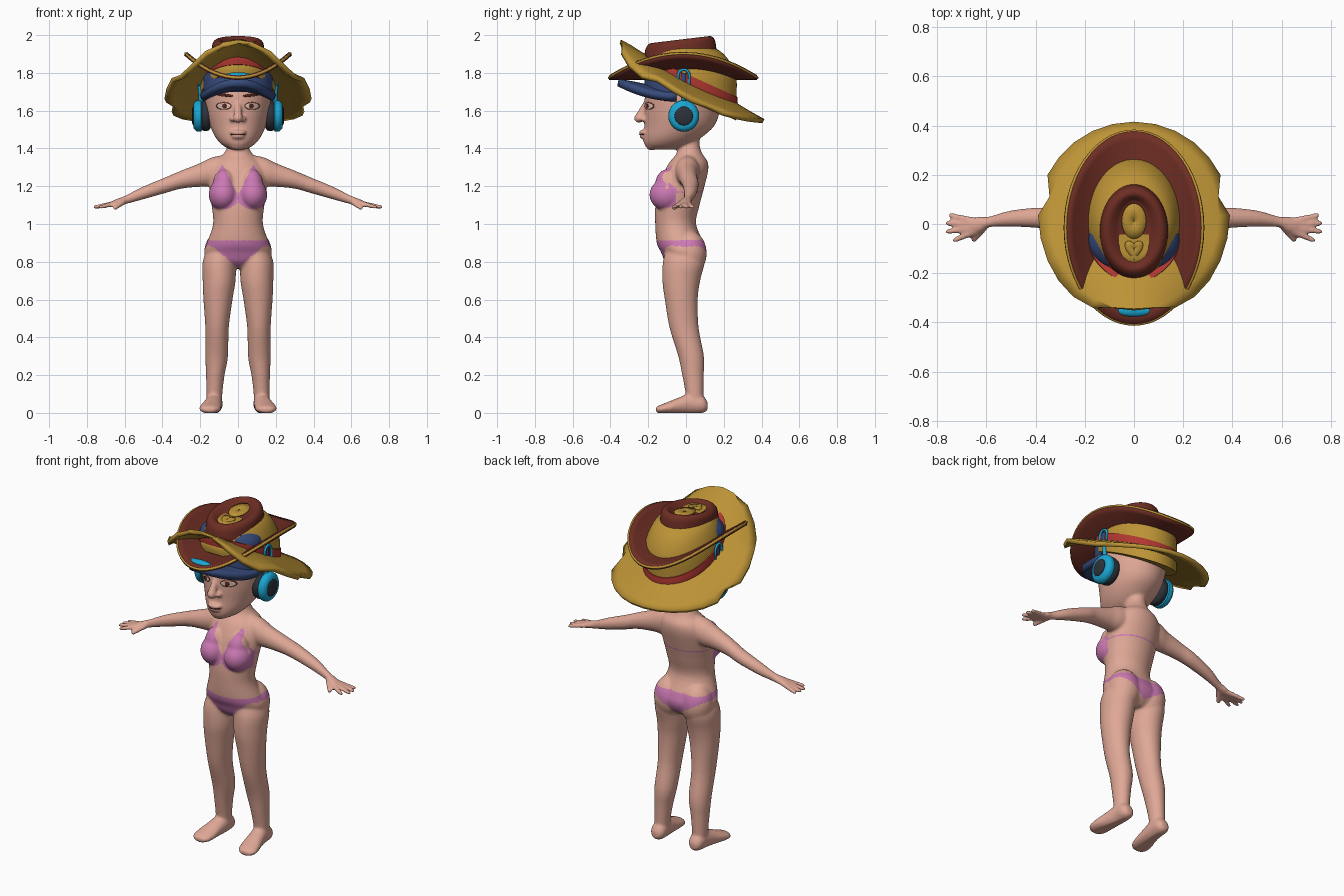
import bpy, bmesh
from math import sin, cos, pi, radians, sqrt
from mathutils import Vector, Matrix
from mathutils.bvhtree import BVHTree

if "Cube" in bpy.data.objects:
    bpy.data.objects.remove(bpy.data.objects["Cube"], do_unlink=True)


def material(name, *rgb):
    m = bpy.data.materials.new(name)
    m.use_nodes = True
    m.diffuse_color = (*rgb, 1)
    m.node_tree.nodes["Principled BSDF"].inputs["Base Color"].default_value = (*rgb, 1)
    return m


SKIN = material("skin", .74, .39, .305)
PINK = material("swimsuit pink", .6, .19, .45)
STRAW = material("straw yellow", .5, .29, .037)
BROWN = material("leather brown", .155, .027, .017)
RED = material("band red", .43, .038, .03)
NAVY = material("cap navy", .038, .07, .2)
CYAN = material("bright cyan", .01, .38, .64)
DARK = material("charcoal", .026, .032, .042)
BROW = material("dark brow", .07, .017, .013)
EYE = material("eye white", .72, .52, .45)


def make(name, bm, *mats, angle=40):
    """Turn a bmesh into a smooth-shaded object."""
    bmesh.ops.recalc_face_normals(bm, faces=bm.faces)
    mesh = bpy.data.meshes.new(name)
    bm.to_mesh(mesh)
    bm.free()
    ob = bpy.data.objects.new(name, mesh)
    bpy.context.collection.objects.link(ob)
    for m in mats:
        mesh.materials.append(m)
    bpy.ops.object.select_all(action='DESELECT')
    ob.select_set(True)
    bpy.context.view_layer.objects.active = ob
    bpy.ops.object.shade_smooth_by_angle(angle=radians(angle))
    return ob


def spline(a, b, c, d, t):
    return b + .5 * t * (c - a + t * (2 * a - 5 * b + 4 * c - d + t * (3 * (b - c) + d - a)))


def loft(bm, keys, axis='z', side=1, segs=40, steps=4):
    """Elliptical rings (position, centre u, centre v, radius u, radius v, tilt) blended along an axis."""
    keys = [Vector((*k, 0)[:6]) for k in keys]
    pad = [keys[0]] + keys + [keys[-1]]
    rows = [spline(*pad[i:i + 4], j / steps) for i in range(len(keys) - 1) for j in range(steps)]
    rings = []
    for p, cu, cv, ru, rv, tilt in rows + [keys[-1]]:
        ring = []
        for i in range(segs):
            a = 2 * pi * i / segs
            u, v = cu + ru * cos(a), cv + rv * sin(a)
            co = {'z': (u, v, p + tilt * v), 'x': (p, u, v), 'y': (u, p, v)}[axis]
            ring.append(bm.verts.new((co[0] * side, co[1], co[2])))
        rings.append(ring)
    for lo, hi in zip(rings, rings[1:]):
        for i in range(segs):
            k = (i + 1) % segs
            bm.faces.new((lo[i], lo[k], hi[k], hi[i]))
    bm.faces.new(rings[0])
    bm.faces.new(rings[-1])
    return bm


def ball(bm, centre, radii):
    mat = Matrix.Translation(centre) @ Matrix.Diagonal((*radii, 1))
    bmesh.ops.create_uvsphere(bm, u_segments=24, v_segments=14, radius=1, matrix=mat)
    return bm


def rod(bm, p, q, r0, r1):
    p, q = Vector(p), Vector(q)
    turn = (q - p).to_track_quat('Z', 'Y').to_matrix().to_4x4()
    bmesh.ops.create_cone(bm, cap_ends=True, segments=12, radius1=r0, radius2=r1,
                          depth=(q - p).length, matrix=Matrix.Translation((p + q) / 2) @ turn)
    ball(bm, q, (r1, r1, r1))


def sheet(name, mat, shape, thick, rings=6, segs=56, start=0, sweep=2 * pi):
    """Polar sheet from shape(u, angle, index), given thickness."""
    bm = bmesh.new()
    full = sweep > 6
    grid = [[bm.verts.new(shape(j / rings, start + sweep * i / segs, i)) for j in range(rings + 1)]
            for i in range(segs if full else segs + 1)]
    for i in range(segs):
        a, b = grid[i], grid[(i + 1) % len(grid)]
        for j in range(rings):
            bm.faces.new((a[j], a[j + 1], b[j + 1], b[j]))
    ob = make(name, bm, mat)
    mod = ob.modifiers.new("thickness", 'SOLIDIFY')
    mod.thickness, mod.offset = thick, 0


def tube(name, mat, points, radius, cyclic):
    cu = bpy.data.curves.new(name, 'CURVE')
    cu.dimensions, cu.bevel_depth, cu.bevel_resolution = '3D', radius, 2
    sp = cu.splines.new('POLY')
    sp.points.add(len(points) - 1)
    for pt, co in zip(sp.points, points):
        pt.co = (*co, 1)
    sp.use_cyclic_u = cyclic
    cu.materials.append(mat)
    ob = bpy.data.objects.new(name, cu)
    bpy.context.collection.objects.link(ob)


# Body: overlapping volumes fused into one skin
bm = loft(bmesh.new(), [
    (.765, 0, -.01, .09, .06), (.8, 0, -.01, .155, .1), (.85, 0, -.012, .18, .12), (.9, 0, -.03, .165, .125),
    (1, 0, -.055, .132, .108), (1.1, 0, -.045, .14, .117), (1.2, 0, -.022, .152, .12), (1.28, 0, .002, .15, .115),
    (1.33, 0, .015, .125, .1), (1.37, 0, .018, .078, .07), (1.42, 0, .015, .054, .057), (1.5, 0, .02, .05, .055)])
# Head, nose and lips
loft(bm, [(1.395, 0, -.12, .045, .07), (1.42, 0, -.1, .085, .12), (1.46, 0, -.07, .12, .155),
          (1.52, 0, -.035, .148, .185), (1.6, 0, -.02, .168, .2), (1.7, 0, -.01, .176, .205),
          (1.8, 0, 0, .155, .18), (1.86, 0, 0, .11, .12), (1.89, 0, 0, .04, .05)])
rod(bm, (0, -.205, 1.65), (0, -.25, 1.56), .014, .025)
ball(bm, (0, -.22, 1.485), (.045, .031, .014))
ball(bm, (0, -.218, 1.462), (.036, .028, .013))
ball(bm, (0, -.18, 1.42), (.05, .035, .03))
for s in (1, -1):
    ball(bm, (.03 * s, -.225, 1.555), (.015, .02, .014))
    ball(bm, (.078 * s, -.1, 1.155), (.077, .094, .085))
    ball(bm, (.075 * s, -.1, 1.2), (.06, .065, .09))
    ball(bm, (.088 * s, .018, .845), (.092, .092, .12))
    # Leg and foot
    loft(bm, [(.88, .085, -.01, .07, .09), (.8, .099, -.012, .088, .11), (.7, .1, -.025, .087, .1),
              (.6, .106, -.025, .077, .087), (.45, .111, -.01, .062, .077), (.3, .113, .027, .06, .068),
              (.2, .12, .037, .049, .057), (.1, .125, .045, .042, .047), (.04, .125, .045, .04, .045)], side=s)
    loft(bm, [(.115, .125, .035, .02, .02), (.09, .125, .045, .042, .045), (.03, .127, .05, .045, .055),
              (-.03, .135, .04, .05, .045), (-.09, .145, .028, .057, .032), (-.135, .15, .02, .052, .023),
              (-.159, .15, .017, .027, .014)], 'y', s)
    # Arm, palm and fingers
    loft(bm, [(.05, .012, 1.29, .065, .08), (.14, .008, 1.275, .064, .077), (.2, .008, 1.26, .054, .063),
              (.3, .015, 1.235, .046, .048), (.38, .025, 1.207, .042, .042), (.5, .022, 1.165, .033, .034),
              (.59, .008, 1.13, .022, .024), (.63, -.003, 1.117, .033, .02), (.665, -.008, 1.108, .03, .015)], 'x', s)
    for y0, x1, y1 in ((-.03, .728, -.066), (-.016, .757, -.031), (0, .757, .003), (.012, .745, .035)):
        rod(bm, (.645 * s, y0, 1.11), (x1 * s, y1, 1.09), .0145, .011)
    rod(bm, (.605 * s, -.008, 1.118), (.65 * s, -.064, 1.085), .016, .012)
body = make("body", bm, SKIN)
mod = body.modifiers.new("fuse", 'REMESH')
mod.mode, mod.voxel_size = 'VOXEL', .007
mod = body.modifiers.new("relax", 'SMOOTH')
mod.factor, mod.iterations = .5, 8
fused = bpy.data.meshes.new_from_object(body.evaluated_get(bpy.context.evaluated_depsgraph_get()))
body.modifiers.clear()
body.data = fused
fused.materials.clear()
fused.materials.append(SKIN)
fused.materials.append(PINK)
for v in fused.vertices:
    v.co.z = max(v.co.z, 0)


def swimsuit(c):
    ax = abs(c.x)
    if ax < .2 and c.z < .915:
        drop, reach = (.115, .135) if c.y < -.02 else (.09, .16)
        return c.z > .882 - drop * max(0, 1 - ax / reach)
    if ax < .166 and c.y < -.05 and 1.07 < c.z < 1.31:
        off = min(1, abs(ax - .083) / .083)
        return off < (1.32 - c.z) / .17 and c.z > 1.13 - .05 * sqrt(1 - off * off)
    return ax < .16 and c.y > -.05 and 1.166 < c.z < 1.174


for p in fused.polygons:
    p.use_smooth = True
    p.material_index = int(swimsuit(p.center))

# Face details: thin plates that follow the face
tree = BVHTree.FromPolygons([v.co for v in fused.vertices], [tuple(p.vertices) for p in fused.polygons])


def plate(name, mat, x, z, rx, rz, lift, turn=0):
    def shape(u, a, i):
        px, pz = rx * max(u, .02) * cos(a), rz * max(u, .02) * sin(a)
        px, pz = x + px * cos(turn) - pz * sin(turn), z + px * sin(turn) + pz * cos(turn)
        hit = tree.ray_cast(Vector((px, -1, pz)), Vector((0, 1, 0)))[0]
        return (px, hit.y - lift, pz)
    sheet(name, mat, shape, .002, 4, 20)


for s, label in ((1, "left"), (-1, "right")):
    plate(label + "_eyelid", BROWN, .075 * s, 1.625, .04, .02, .002)
    plate(label + "_eye", EYE, .075 * s, 1.624, .036, .016, .004)
    plate(label + "_iris", BROWN, .072 * s, 1.624, .011, .013, .006)
    plate(label + "_eyebrow", BROW, .07 * s, 1.682, .045, .008, .003, .1 * s)
plate("mouth", BROW, 0, 1.474, .042, .0025, .002)

# Navy cap with a drooping visor and bright badge
make("cap_dome", loft(bmesh.new(), [(1.7, 0, -.06, .183, .165), (1.8, 0, -.06, .187, .155),
                                    (1.87, 0, -.065, .177, .135), (1.92, 0, -.07, .12, .1)]), NAVY)


def visor(u, a, i):
    r = .5 + .5 * u
    x, y = .195 * r * cos(a), -.05 + .31 * r * sin(a)
    return (x, y, 1.75 - 2.2 * x * x - .03 * (1 - u))


sheet("cap_visor", NAVY, visor, .04, 6, 32, pi, pi)
make("cap_badge", ball(bmesh.new(), (0, -.352, 1.785), (.075, .025, .018)), CYAN)


# Straw hat: faceted torn brim rising to the front, crown and band
def straw_brim(u, a, i):
    torn = .9 if i in (1, 13) and u > .9 else 1
    rx, ry = .17 + .215 * u, .2 + (.18 if sin(a) > 0 else .22) * u
    x, y = rx * cos(a) * torn, max(.03 + ry * sin(a) * torn, -.34)
    front = min(1, max(0, (-y - .15) / .19))
    droop = .05 * (1 - u) - .25 * x * x
    return (x, y, 1.705 - .53 * y + .34 * y * y + droop + front * (.03 - 1.5 * x * x))


sheet("straw_brim", STRAW, straw_brim, .024, 5, 28)
make("straw_crown", loft(bmesh.new(), [
    (1.68, 0, .015, .198, .25, -.5), (1.72, 0, .015, .2, .25, -.5), (1.8, 0, .03, .197, .238, -.42),
    (1.87, 0, .04, .18, .222, -.3), (1.93, 0, .03, .14, .17, -.15), (1.95, 0, .01, .07, .09)]), STRAW)
make("straw_band", loft(bmesh.new(), [(1.738, 0, .018, .206, .254, -.45), (1.765, 0, .018, .208, .256, -.45),
                                      (1.795, 0, .018, .206, .254, -.45)]), RED)


# Leather hat: brim curled up at the sides, trimmed edge and creased crown
def leather_brim(u, a, i):
    x, y = (.14 + .138 * u) * cos(a), -.015 + (.18 + .212 * u) * sin(a)
    return (x, y, 1.775 + 1.65 * x * x)


sheet("leather_brim", BROWN, leather_brim, .024)
tube("brim_trim", STRAW, [leather_brim(1, 2 * pi * i / 56, i) for i in range(56)], .007, True)
make("leather_crown", loft(bmesh.new(), [
    (1.83, 0, -.03, .15, .2, .05), (1.92, 0, -.03, .14, .19, .1), (1.965, 0, -.03, .132, .178, .12),
    (1.98, 0, -.03, .105, .15, .12), (1.955, 0, -.025, .062, .12, .12)]), BROWN, angle=60)


def crease_oval(u, a, i):
    y = .012 + .072 * max(u, .02) * sin(a)
    return (.05 * max(u, .02) * cos(a), y, 1.963 + .12 * y)


def crease_heart(u, a, i):
    r = max(u, .02)
    y = -.1 + .0028 * r * (13 * cos(a) - 5 * cos(2 * a) - 2 * cos(3 * a))
    return (.038 * r * sin(a) ** 3, y, 1.963 + .12 * y)


sheet("crown_crease_oval", STRAW, crease_oval, .008, 2, 24)
sheet("crown_crease_heart", STRAW, crease_heart, .008, 2, 24)

# Headphones with a looped band on each side
for s, label in ((1, "left"), (-1, "right")):
    def disc(name, mat, *profile):
        keys = [(x, -.012, 1.572, r, r * 1.02) for x, r in profile]
        make(label + name, loft(bmesh.new(), keys, 'x', s, 32, 2), mat)
    disc("_ear_cushion", DARK, (.145, .06), (.155, .075), (.18, .078), (.195, .07))
    disc("_ear_cup", CYAN, (.187, .065), (.195, .08), (.22, .08), (.236, .062))
    disc("_cup_cover", DARK, (.23, .05), (.238, .048), (.243, .036))
    loop = [(.207 * s, -.012 + .03 * cos(pi * i / 10), 1.785 + .033 * sin(pi * i / 10)) for i in range(11)]
    tube(label + "_band_loop", CYAN, [(.207 * s, .018, 1.735)] + loop + [(.207 * s, -.042, 1.735)], .007, True)
    tube(label + "_band_arm", CYAN, [(.195 * s, -.012, 1.63), (.2 * s, -.012, 1.74)], .012, False)
    tube(label + "_band_core", NAVY, [(.196 * s, -.012, 1.74), (.196 * s, -.012, 1.8)], .016, False)
